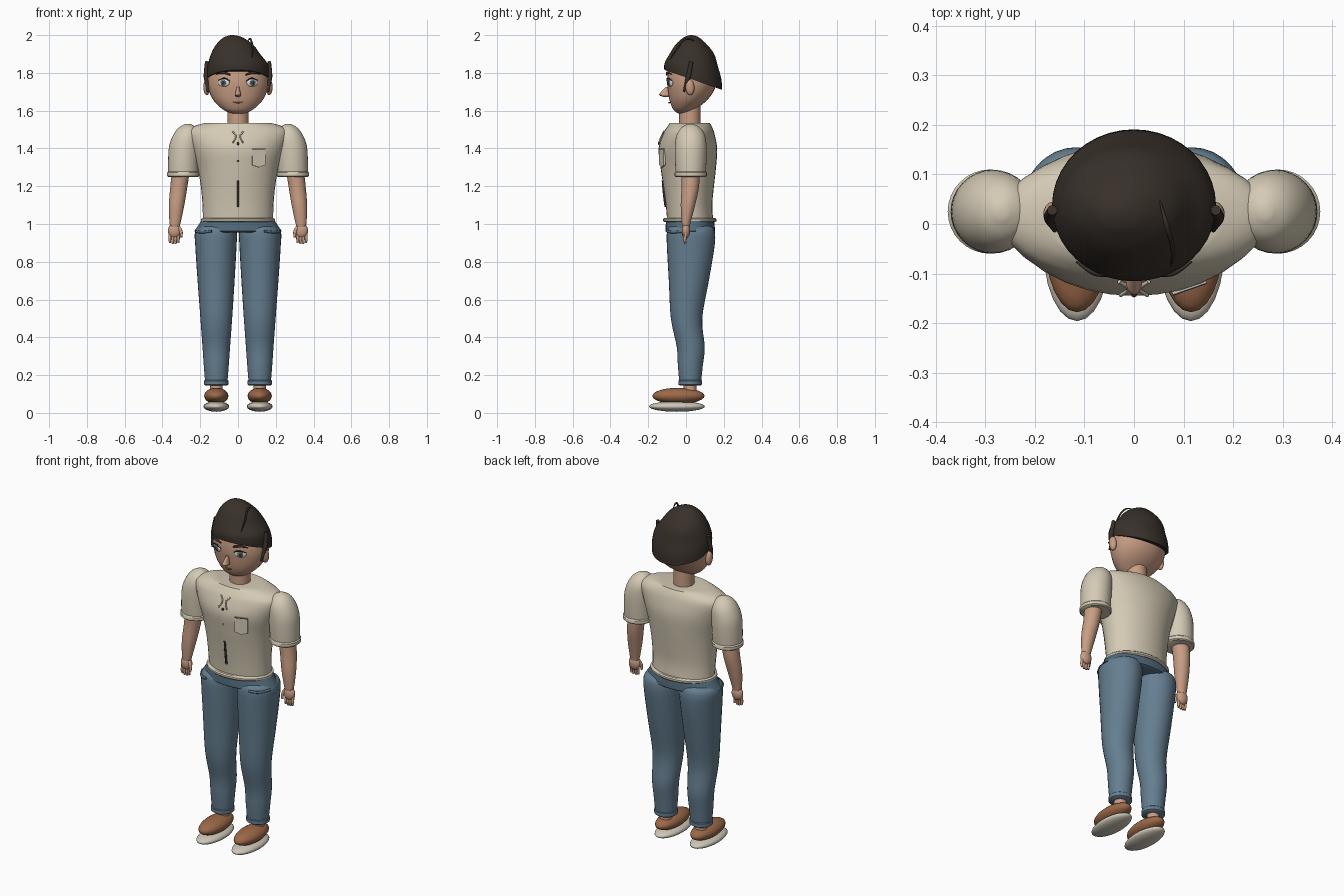
import bpy, bmesh, math
from mathutils import Matrix, Vector

cube = bpy.data.objects.get("Cube")
if cube:
    bpy.data.objects.remove(cube, do_unlink=True)


def material(name, rgb):
    m = bpy.data.materials.new(name)
    m.use_nodes = True
    m.diffuse_color = (*rgb, 1)
    m.node_tree.nodes["Principled BSDF"].inputs["Base Color"].default_value = (*rgb, 1)
    return m


CREAM = material("cream cloth", (0.66, 0.59, 0.46))
SKIN = material("skin", (0.58, 0.34, 0.23))
DENIM = material("denim", (0.13, 0.21, 0.28))
DARK_DENIM = material("dark denim", (0.085, 0.145, 0.2))
HAIR = material("dark hair", (0.04, 0.03, 0.023))
LEATHER = material("brown leather", (0.33, 0.14, 0.065))
SOLE = material("sole", (0.62, 0.58, 0.48))
WHITE = material("eye white", (0.75, 0.74, 0.7))
IRIS = material("iris", (0.1, 0.17, 0.2))
LIP = material("lip", (0.3, 0.12, 0.08))


def add(name, mesh, mat, angle=40):
    ob = bpy.data.objects.new(name, mesh)
    bpy.context.collection.objects.link(ob)
    mesh.materials.clear()
    mesh.materials.append(mat)
    bpy.ops.object.select_all(action="DESELECT")
    ob.select_set(True)
    bpy.context.view_layer.objects.active = ob
    bpy.ops.object.shade_smooth_by_angle(angle=math.radians(angle))
    return ob


def from_bmesh(name, bm, mat, angle=40):
    bmesh.ops.recalc_face_normals(bm, faces=bm.faces)
    mesh = bpy.data.meshes.new(name)
    bm.to_mesh(mesh)
    bm.free()
    return add(name, mesh, mat, angle)


def smooth_rings(rings, steps):
    """Catmull-Rom interpolation between ring settings."""
    out = []
    last = len(rings) - 1
    for i in range(last):
        a, b, c, d = (rings[min(max(i + k, 0), last)] for k in (-1, 0, 1, 2))
        for j in range(steps):
            t = j / steps
            out.append([q + t * (r - p + t * (2 * p - 5 * q + 4 * r - s + t * (3 * (q - r) + s - p))) / 2
                        if steps > 1 else q for p, q, r, s in zip(a, b, c, d)])
            out[-1] = [q + (v - q) if steps == 1 else v for q, v in zip(b, out[-1])]
    return out + [rings[last]]


def loft(name, mat, rings, steps=4, sides=32, slopes=None):
    """Skin elliptical rings given as z, cx, cy, rx, ry."""
    if slopes:
        rings = [(*r, s) for r, s in zip(rings, slopes)]
    bm = bmesh.new()
    loops = []
    for ring in smooth_rings(rings, steps):
        z, cx, cy, rx, ry = ring[:5]
        slope = ring[5] if slopes else 0
        loop = []
        for k in range(sides):
            a = math.tau * k / sides
            dy = ry * math.sin(a)
            loop.append(bm.verts.new((cx + rx * math.cos(a), cy + dy, z + slope * dy)))
        loops.append(loop)
    for lo, hi in zip(loops, loops[1:]):
        for k in range(sides):
            n = (k + 1) % sides
            bm.faces.new((lo[k], lo[n], hi[n], hi[k]))
    bm.faces.new(loops[0])
    bm.faces.new(loops[-1])
    return from_bmesh(name, bm, mat)


def ellipsoid(name, mat, centre, size, turn=0, tilt=0):
    bm = bmesh.new()
    bmesh.ops.create_uvsphere(bm, u_segments=24, v_segments=14, radius=1)
    m = (Matrix.Translation(centre) @ Matrix.Rotation(turn, 4, "Z")
         @ Matrix.Rotation(tilt, 4, "X") @ Matrix.Diagonal((*size, 1)))
    bm.transform(m)
    return from_bmesh(name, bm, mat, 80)


def tube(name, mat, points, radius, ends=(1, 1)):
    cu = bpy.data.curves.new(name, "CURVE")
    cu.dimensions = "3D"
    cu.bevel_depth, cu.bevel_resolution, cu.resolution_u = radius, 3, 6
    cu.use_fill_caps = True
    sp = cu.splines.new("BEZIER")
    sp.bezier_points.add(len(points) - 1)
    for i, (bp, p) in enumerate(zip(sp.bezier_points, points)):
        bp.co = p
        bp.handle_left_type = bp.handle_right_type = "AUTO"
        last = len(points) - 1
        bp.radius = ends[0] if i == 0 else ends[1] if i == last else 1
    tmp = bpy.data.objects.new(name + " path", cu)
    mesh = bpy.data.meshes.new_from_object(tmp)
    bpy.data.objects.remove(tmp)
    return add(name, mesh, mat, 60)


# Shirt body, hem and hips
loft("shirt", CREAM, [(1.02, 0, .022, .186, .122), (1.1, 0, .016, .188, .123), (1.2, 0, .014, .197, .134),
                      (1.3, 0, .012, .215, .147), (1.4, 0, .01, .247, .155), (1.48, 0, .015, .272, .135),
                      (1.515, 0, .019, .24, .118), (1.535, 0, .02, .175, .105)])
loft("shirt_hem", CREAM, [(1.01, 0, .02, .187, .135), (1.016, 0, .02, .195, .142),
                          (1.026, 0, .02, .195, .142), (1.032, 0, .02, .187, .135)], 1)
loft("hips", DARK_DENIM, [(.955, 0, .022, .2, .122), (.962, 0, .022, .232, .131),
                          (.99, 0, .022, .212, .13), (1.03, 0, .022, .186, .125)], 1)

# Shirt front details
for i, z in enumerate((1.425, 1.335)):
    ellipsoid(f"button_{i}", HAIR, (0, -.142 + i * .006, z), (.006, .006, .008))
tube("placket", HAIR, [(0, -.123, 1.23), (0, -.117, 1.16), (0, -.108, 1.09)], .006)
bm = bmesh.new()
outline = [(-.036, .05), (.036, .05), (.036, -.038), (0, -.05), (-.036, -.038)]
face = bm.faces.new([bm.verts.new((x, 0, z)) for x, z in outline])
moved = bmesh.ops.extrude_face_region(bm, geom=[face])["geom"]
bmesh.ops.translate(bm, vec=(0, .009, 0), verts=[v for v in moved if isinstance(v, bmesh.types.BMVert)])
bm.transform(Matrix.Translation((.112, -.13, 1.35)) @ Matrix.Rotation(.33, 4, "Z"))
from_bmesh("chest_pocket", bm, CREAM)
tube("pocket_trim", DARK_DENIM, [(.078, -.142, 1.397), (.146, -.118, 1.397)], .003)

# Neck, head and hair
loft("neck", SKIN, [(1.51, 0, .02, .056, .056), (1.64, 0, .02, .056, .056)], 1)
loft("head", SKIN, [(1.584, 0, -.015, .025, .022), (1.592, 0, -.013, .052, .04), (1.61, 0, -.008, .085, .062),
                    (1.65, 0, .01, .126, .096), (1.7, 0, .025, .152, .12), (1.76, 0, .032, .162, .132),
                    (1.83, 0, .033, .15, .122), (1.9, 0, .03, .1, .085), (1.95, 0, .03, .03, .03)])
loft("hair_cap", HAIR, [(1.763, 0, .038, .165, .153), (1.805, 0, .036, .165, .151), (1.85, -.001, .031, .157, .138),
                        (1.9, -.013, .031, .13, .118), (1.95, -.018, .028, .098, .083),
                        (1.985, -.025, .028, .055, .045), (1.997, -.028, .028, .024, .02),
                        (2.0, -.03, .028, .004, .004)], 4, 40, (-.345, -.25, -.12, 0, 0, 0, 0, 0))
tube("loose_strand", HAIR, [(.05, .055, 1.965), (.065, 0, 1.98), (.078, -.05, 1.925), (.075, -.085, 1.87)],
     .005, (.2, .2))

# Nose and mouth
loft("nose", SKIN, [(1.673, 0, -.105, .008, .016), (1.682, 0, -.112, .017, .03),
                    (1.695, 0, -.11, .013, .026), (1.725, 0, -.096, .007, .012)], 3, 16)
tube("mouth", LIP, [(-.026, -.082, 1.646), (0, -.09, 1.642), (.026, -.082, 1.646)], .004, (.4, .4))

for s, side in ((1, "left"), (-1, "right")):
    # Face features
    turn = s * .4
    out = Vector((math.sin(turn), -math.cos(turn), 0))
    eye = Vector((s * .075, -.083, 1.748))
    ellipsoid(side + "_eye", WHITE, eye, (.032, .009, .021), turn)
    ellipsoid(side + "_iris", IRIS, eye + out * .006, (.016, .006, .018), turn)
    ellipsoid(side + "_pupil", HAIR, eye + out * .010, (.008, .004, .009), turn)
    tube(side + "_lash", HAIR, [(s * .042, -.101, 1.757), (s * .072, -.098, 1.771), (s * .106, -.075, 1.76)],
         .004, (.5, .5))
    tube(side + "_brow", HAIR, [(s * .04, -.102, 1.79), (s * .078, -.098, 1.801), (s * .117, -.076, 1.793)],
         .007, (.6, .3))
    ellipsoid(side + "_ear", SKIN, (s * .165, .02, 1.725), (.018, .024, .043), 0, .1)
    tube(side + "_sideburn", HAIR, [(s * .165, .028, 1.86), (s * .169, .012, 1.78), (s * .16, -.012, 1.7)],
         .013, (.8, .4))
    tube(side + "_collar", CREAM, [(s * .03, -.116, 1.492), (s * .012, -.13, 1.465), (s * .027, -.144, 1.43)], .004)

    # Sleeve, arm and hand
    loft(side + "_sleeve", CREAM, [(1.255, s * .29, .025, .08, .078), (1.33, s * .288, .025, .082, .083),
                                   (1.41, s * .283, .025, .082, .084), (1.47, s * .272, .025, .072, .075),
                                   (1.51, s * .266, .025, .048, .05), (1.53, s * .266, .025, .012, .014)])
    loft(side + "_sleeve_cuff", CREAM, [(1.25, s * .29, .025, .08, .08), (1.255, s * .29, .025, .086, .085),
                                        (1.272, s * .29, .025, .086, .085), (1.278, s * .29, .025, .08, .08)], 1)
    loft(side + "_arm", SKIN, [(.985, s * .334, 0, .024, .02), (1.01, s * .333, .001, .03, .024),
                               (1.1, s * .325, .01, .041, .038), (1.19, s * .314, .022, .045, .046),
                               (1.3, s * .3, .025, .048, .05)], 4, 24)
    ellipsoid(side + "_palm", SKIN, (s * .336, 0, .965), (.035, .022, .04))
    for i in range(4):
        x = .315 + i * .015
        tip = .893 + .005 * abs(i - 1.5)
        tube(f"{side}_finger_{i}", SKIN, [(s * x, 0, .95), (s * (x + .001), -.006, .92), (s * x, -.004, tip)],
             .008, (1, .7))
    tube(side + "_thumb", SKIN, [(s * .315, -.006, .985), (s * .302, -.012, .96), (s * .3, -.016, .93)],
         .009, (1, .7))

    # Trouser leg and turn-up
    loft(side + "_leg", DENIM, [(.15, s * .115, .022, .058, .056), (.25, s * .115, .023, .066, .066),
                                (.35, s * .115, .025, .073, .074), (.5, s * .115, .003, .084, .083),
                                (.7, s * .116, .015, .098, .106), (.88, s * .117, .025, .109, .126),
                                (.955, s * .117, .026, .111, .127), (.985, s * .115, .026, .09, .11),
                                (1.0, s * .112, .026, .045, .06)])
    loft(side + "_turn_up", DENIM, [(.145, s * .115, .022, .058, .056), (.15, s * .115, .022, .064, .062),
                                    (.17, s * .115, .022, .064, .062), (.176, s * .115, .022, .058, .056)], 1)
    tube(side + "_hip_pocket", DARK_DENIM, [(s * .14, -.1, .962), (s * .185, -.075, .957), (s * .222, -.015, .96)],
         .007)

    # Shoe
    ellipsoid(side + "_shoe_sole", SOLE, (s * .115, -.048, .034), (.068, .148, .028))
    ellipsoid(side + "_shoe_upper", LEATHER, (s * .115, -.04, .09), (.064, .138, .043))
    loft(side + "_ankle", SKIN, [(.1, s * .115, .022, .034, .034), (.16, s * .115, .022, .034, .034)], 1, 20)
